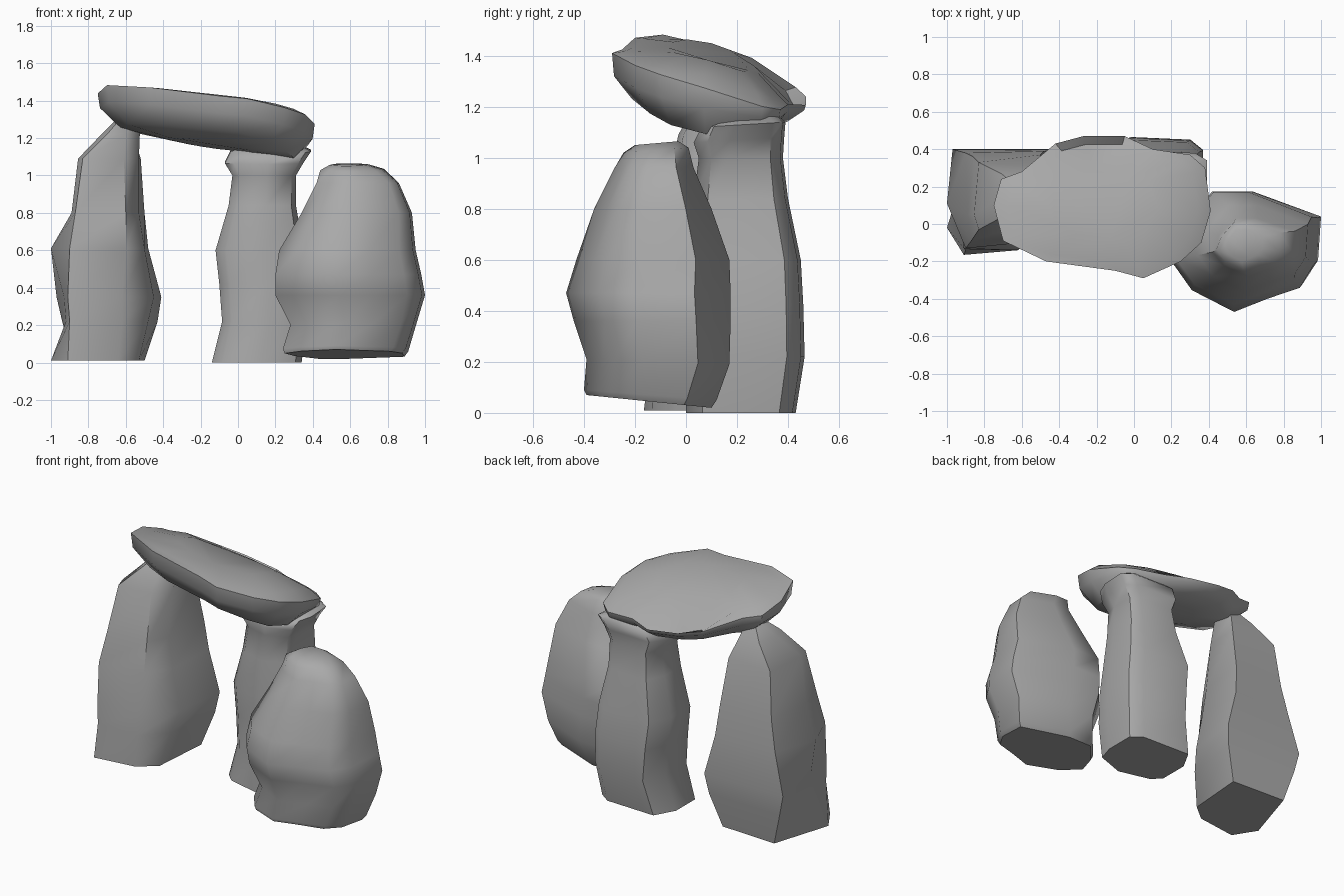
import bpy, bmesh, math

cube = bpy.data.objects.get("Cube")
if cube:
    bpy.data.objects.remove(cube, do_unlink=True)

stone = bpy.data.materials.new("grey_stone")
stone.use_nodes = True
GREY = (0.4, 0.4, 0.4, 1)
stone.diffuse_color = GREY
stone.node_tree.nodes["Principled BSDF"].inputs["Base Color"].default_value = GREY


def loft(name, rings):
    """Skin a stack of equal-length point rings and cap both ends."""
    bm = bmesh.new()
    rows = [[bm.verts.new(p) for p in ring] for ring in rings]
    n = len(rows[0])
    for low, high in zip(rows, rows[1:]):
        for i in range(n):
            j = (i + 1) % n
            bm.faces.new((low[i], low[j], high[j], high[i]))
    bm.faces.new(rows[0][::-1])
    bm.faces.new(rows[-1])
    bmesh.ops.recalc_face_normals(bm, faces=bm.faces)
    mesh = bpy.data.meshes.new(name)
    bm.to_mesh(mesh)
    bm.free()
    mesh.materials.append(stone)
    obj = bpy.data.objects.new(name, mesh)
    bpy.context.collection.objects.link(obj)
    bpy.ops.object.select_all(action='DESELECT')
    bpy.context.view_layer.objects.active = obj
    obj.select_set(True)
    bpy.ops.object.shade_smooth_by_angle(angle=math.radians(50))


def upright(name, outline, sections):
    """Fit a unit outline to sections of (z front, z back, x min, x max, y min, y max)."""
    rings = [[(x0 + u * (x1 - x0), y0 + v * (y1 - y0), zf + v * (zb - zf))
              for u, v in outline] for zf, zb, x0, x1, y0, y1 in sections]
    loft(name, rings)


# Pointed upright: each corner edge climbs through the same heights
heights = [.01, .22, .35, .61, .8, 1.09, 1.22, 1.29]
front_left = [(-.91, -.165), (-.9, -.14), (-.91, -.13), (-.9, -.13), (-.87, -.09),
              (-.83, -.03), (-.7, .04), (-.64, .11)]
front_mid = [(-.64, -.13), (-.62, -.14), (-.62, -.14), (-.6, -.1), (-.6, -.07),
             (-.61, -.01), (-.6, .06), (-.59, .12)]
front_right = [(-.53, -.04), (-.48, 0), (-.45, .05), (-.5, .05), (-.53, .05),
               (-.53, .09), (-.525, .13), (-.56, .16)]
back_right = [(-.5, .34), (-.43, .38), (-.41, .4), (-.48, .39), (-.5, .37),
              (-.52, .31), (-.56, .25), (-.57, .21)]
back_left = [(-.88, .36), (-.94, .39), (-.97, .4), (-.9, .38), (-.86, .36),
             (-.83, .33), (-.71, .27), (-.65, .22)]
side_left = [(-1, -.02), (-.92, .04), (-.93, .06), (-1, .11), (-.89, .05),
             (-.855, .05), (-.73, .13), (-.66, .17)]
tracks = zip(front_left, front_mid, front_right, back_right, back_left, side_left)
loft("left_upright", [[(x, y, z) for x, y in ring] for ring, z in zip(tracks, heights)])

# Narrow upright with a flared head
upright("middle_upright",
        [(0, .25), (.12, .12), (.55, 0), (.93, .15), (1, .4), (1, .85), (.85, .97),
         (.15, 1), (0, .7)],
        [(0, 0, -.14, .34, 0, .43),
         (.22, .22, -.085, .37, 0, .465),
         (.42, .42, -.1, .37, .01, .46),
         (.6, .6, -.12, .35, .02, .45),
         (.84, .84, -.05, .31, .03, .4),
         (1, 1, -.03, .31, .05, .38),
         (1.06, 1.08, -.07, .35, .03, .385),
         (1.12, 1.14, -.04, .39, .06, .39),
         (1.15, 1.17, .02, .33, .12, .36)])

# Broad boulder standing in front
upright("right_boulder",
        [(0, .42), (.14, .18), (.43, 0), (.66, .11), (.88, .2), (.98, .4), (1, .78),
         (.54, 1), (.28, 1), (.08, .7)],
        [(.07, .02, .25, .89, -.39, .1),
         (.09, .05, .24, .91, -.4, .12),
         (.21, .19, .28, .95, -.39, .17),
         (.36, .36, .2, 1, -.44, .175),
         (.47, .47, .2, .98, -.47, .175),
         (.6, .6, .22, .95, -.43, .17),
         (.8, .8, .34, .93, -.36, .1),
         (.96, .96, .42, .86, -.28, .03),
         (1.02, 1.04, .44, .78, -.245, .01),
         (1.05, 1.065, .49, .69, -.2, -.03)])


# Tilted capstone: rings grow from a small underside to the rim, then round over the top
CAP_RIM = [(-.75, .1), (-.7, -.09), (-.47, -.2), (-.1, -.25), (.05, -.29), (.25, -.2),
           (.36, -.1), (.41, .07), (.38, .3), (.3, .37), (.1, .4), (-.05, .47),
           (-.27, .47), (-.42, .43), (-.6, .28), (-.71, .24)]
CX, CY = -.15, .1


def rim_z(x, y):
    return 1.27 - .15 * x - .2 * y


def under_z(x, y):
    return rim_z(x, y) - .1 - .08 * max(x, 0) + .1 * abs(y)


def top_z(x, y):
    roll = .35 * max(x, 0) ** 2 + 1.4 * max(-x - .5, 0) ** 2
    back_drop = .9 * max(y + .05, 0) ** 2 + 3 * max(y - .3, 0) ** 2
    return 1.42 - .11 * x - roll - back_drop


def cap_ring(scale, height):
    pts = [(CX + (x - CX) * scale, CY + (y - CY) * scale) for x, y in CAP_RIM]
    return [(x, y, height(x, y)) for x, y in pts]


loft("capstone", [
    cap_ring(.4, lambda x, y: under_z(x, y) - .02),
    cap_ring(.8, under_z),
    cap_ring(.98, rim_z),
    cap_ring(1, lambda x, y: rim_z(x, y) + .09 - .14 * max(y, 0)),
    cap_ring(.88, top_z),
    cap_ring(.5, top_z)])
